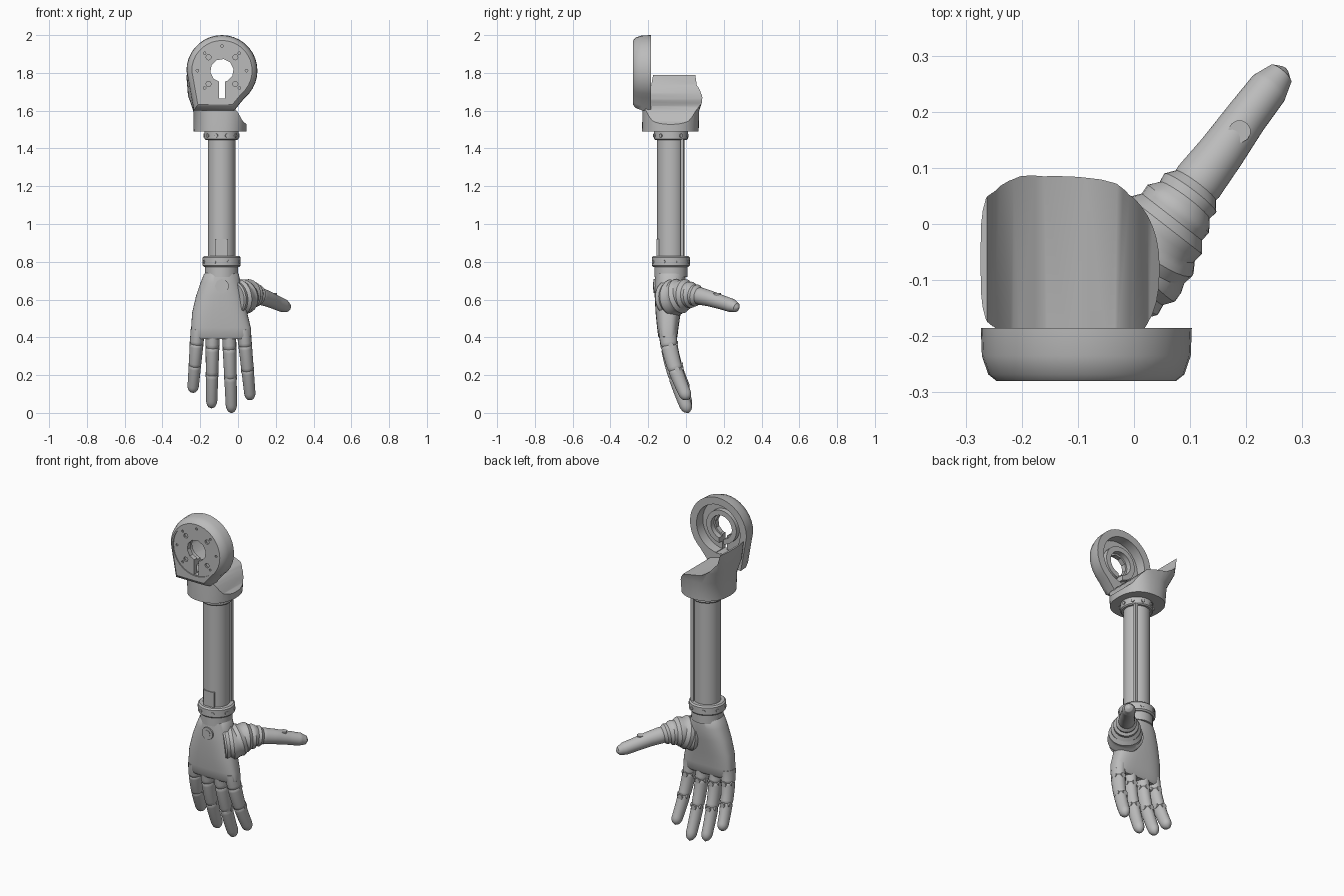
import bpy, bmesh, math
from mathutils import Vector

cube = bpy.data.objects.get("Cube")
if cube:
    bpy.data.objects.remove(cube, do_unlink=True)

grey = bpy.data.materials.new("plastic_grey")
grey.use_nodes = True
grey.diffuse_color = (0.5, 0.5, 0.5, 1)
grey.node_tree.nodes["Principled BSDF"].inputs["Base Color"].default_value = (0.5, 0.5, 0.5, 1)

AX, AY = -0.087, -0.08                    # arm axis
RING = Vector((-0.085, 0, 1.812))         # shoulder ring centre


def loft(name, rings):
    """Skin a list of equal-length point loops and cap both ends."""
    bm = bmesh.new()
    loops = [[bm.verts.new(p) for p in ring] for ring in rings]
    n = len(loops[0])
    for a, b in zip(loops, loops[1:]):
        for i in range(n):
            bm.faces.new((a[i], a[(i + 1) % n], b[(i + 1) % n], b[i]))
    bm.faces.new(loops[0][::-1])
    bm.faces.new(loops[-1])
    bmesh.ops.recalc_face_normals(bm, faces=bm.faces)
    me = bpy.data.meshes.new(name)
    bm.to_mesh(me)
    bm.free()
    ob = bpy.data.objects.new(name, me)
    bpy.context.collection.objects.link(ob)
    me.materials.append(grey)
    return ob


def oval(c, u, v, ru, rv, e=2, n=24):
    """Superellipse loop round c."""
    pts = []
    for i in range(n):
        a = 2 * math.pi * i / n
        ca, sa = math.cos(a), math.sin(a)
        pts.append(c + u * ru * math.copysign(abs(ca) ** (2 / e), ca)
                   + v * rv * math.copysign(abs(sa) ** (2 / e), sa))
    return pts


def sweep(name, stations, n=24):
    """Loft ovals along a path of (centre, ru, rv)."""
    rings = []
    for i, (c, ru, rv) in enumerate(stations):
        d = (stations[min(i + 1, len(stations) - 1)][0] - stations[max(i - 1, 0)][0]).normalized()
        u = Vector((1, 0, 0))
        u = (u - d * u.dot(d)).normalized()
        rings.append(oval(c, u, d.cross(u), ru, rv, n=n))
    return loft(name, rings)


def rod(name, a, b, r, n=24, bevel=0.0):
    a, b = Vector(a), Vector(b)
    d = (b - a).normalized()
    st = [(a, r, r), (b, r, r)]
    if bevel:
        st = [(a, r - bevel, r - bevel), (a + d * bevel, r, r),
              (b - d * bevel, r, r), (b, r - bevel, r - bevel)]
    u = d.orthogonal().normalized()
    return loft(name, [oval(c, u, d.cross(u), q, q, n=n) for c, q, _ in st])


def box(name, lo, hi):
    x0, y0, z0 = lo
    x1, y1, z1 = hi
    return loft(name, [[Vector(p) for p in ((x0, y0, z), (x1, y0, z), (x1, y1, z), (x0, y1, z))]
                       for z in (z0, z1)])


def boolean(ob, cutter, op="DIFFERENCE"):
    m = ob.modifiers.new("cut", "BOOLEAN")
    m.operation, m.object, m.solver = op, cutter, "EXACT"
    bpy.context.view_layer.objects.active = ob
    bpy.ops.object.modifier_apply(modifier=m.name)
    bpy.data.objects.remove(cutter, do_unlink=True)


def around_ring(angle, r, y):
    a = math.radians(angle)
    return RING + Vector((r * math.cos(a), y, r * math.sin(a)))


# shoulder ring: rounded plate with a web running down into the cradle
outline = [around_ring(a, 0.188, 0) for a in range(-50, 186, 10)]
outline += [Vector((-0.235, 0, 1.6)), Vector((-0.02, 0, 1.6)), Vector((0.0, 0, 1.625))]
levels = [(-0.28, 0.85), (-0.268, 0.93), (-0.235, 0.99), (-0.185, 1.0)]
ring = loft("shoulder_ring", [[RING + (p - RING) * s + Vector((0, y, 0)) for p in outline]
                              for y, s in levels])
boolean(ring, rod("cut", around_ring(0, 0, -0.245), around_ring(0, 0, -0.1), 0.145, 32))
boolean(ring, rod("cut", around_ring(0, 0, -0.4), around_ring(0, 0, -0.274), 0.152, 32))
boolean(ring, rod("cut", around_ring(0, 0, -0.4), around_ring(0, 0, -0.1), 0.062, 10))
boolean(ring, box("cut", (RING.x - 0.015, -0.4, 1.665), (RING.x + 0.015, -0.15, 1.78)))
for a in (45, 135, 225, 315):
    boolean(ring, rod("cut", around_ring(a, 0.1, -0.4), around_ring(a, 0.1, -0.262), 0.014, 8))
for a in range(0, 360, 45):
    if a != 270:
        boolean(ring, rod("cut", around_ring(a, 0.13, -0.4), around_ring(a, 0.13, -0.266), 0.007, 8))

# raised hub behind the ring plate
hub = rod("ring_hub", around_ring(0, 0, -0.25), around_ring(0, 0, -0.215), 0.1, 32)
boolean(hub, rod("cut", around_ring(0, 0, -0.4), around_ring(0, 0, -0.1), 0.07, 24))
boolean(hub, box("cut", (RING.x - 0.015, -0.4, 1.665), (RING.x + 0.015, -0.15, 1.78)))

# cradle: round at the base, squarer above, trimmed by a scooped side profile
X, Y = Vector((1, 0, 0)), Vector((0, 1, 0))
cradle = loft("shoulder_cradle", [
    oval(Vector((cx, cy, z)), X, Y, rx, ry, e, 40) for cx, cy, z, rx, ry, e in (
        (-0.095, -0.083, 1.49, 0.14, 0.15, 2.3), (-0.095, -0.08, 1.6, 0.142, 0.15, 2.6),
        (-0.105, -0.064, 1.68, 0.16, 0.16, 3.2), (-0.113, -0.062, 1.82, 0.163, 0.163, 4))])
scoop = [(-0.3, 1.4), (-0.3, 1.79), (-0.262, 1.79), (-0.25, 1.735), (-0.215, 1.69), (-0.16, 1.655),
         (-0.085, 1.64), (-0.03, 1.625), (0.0, 1.59), (0.025, 1.545), (0.06, 1.515), (0.06, 1.4)]
boolean(cradle, loft("scoop", [[Vector((x, y, z)) for x, z in scoop] for y in (-0.4, 0.3)]), "INTERSECT")

# collar under the shoulder, with bolts
rod("upper_collar", (AX, AY, 1.445), (AX, AY, 1.495), 0.09, 32, 0.006)
for i in range(10):
    a = math.tau * i / 10
    d = Vector((math.cos(a), math.sin(a), 0))
    c = Vector((AX, AY, 1.468))
    rod("collar_bolt", c + d * 0.08, c + d * 0.096, 0.01, 8)

# forearm tube with a side rail and front latch
rod("forearm_tube", (AX, AY, 0.8), (AX, AY, 1.46), 0.073, 40)
box("side_rail", (-0.04, -0.03, 0.83), (-0.022, -0.012, 1.45))
box("latch_plate", (-0.122, -0.156, 0.82), (-0.052, -0.135, 0.92))

# wrist
rod("wrist_collar", (AX, AY, 0.773), (AX, AY, 0.83), 0.101, 40, 0.008)
rod("wrist_cuff", (AX, AY, 0.72), (AX, AY, 0.78), 0.088, 32)
for i in range(8):
    a = math.tau * (i + 0.5) / 8
    d = Vector((math.cos(a), math.sin(a), 0))
    c = Vector((AX, AY, 0.8))
    rod("wrist_bolt", c + d * 0.09, c + d * 0.104, 0.01, 8)

# palm: half widths by height, front and back depth
palm_keys = ((0.752, -0.088, 0.075, -0.145, -0.02, 2.2), (0.735, -0.088, 0.092, -0.162, -0.005, 2.2),
             (0.69, -0.092, 0.106, -0.167, -0.002, 2.3), (0.62, -0.096, 0.126, -0.166, -0.012, 2.5),
             (0.53, -0.097, 0.146, -0.161, -0.028, 2.8), (0.45, -0.09, 0.158, -0.153, -0.04, 3.2),
             (0.405, -0.088, 0.158, -0.147, -0.045, 3.4), (0.39, -0.088, 0.148, -0.138, -0.055, 3.2))
loft("palm", [oval(Vector((cx, (y0 + y1) / 2, z)), X, Y, w, (y1 - y0) / 2, e, 40)
              for z, cx, w, y0, y1, e in palm_keys])
rod("hand_badge", (-0.085, -0.172, 0.672), (-0.085, -0.16, 0.672), 0.036, 24)
rod("hand_badge_centre", (-0.085, -0.175, 0.672), (-0.085, -0.165, 0.672), 0.02, 24)


# fingers: curl toward the palm, grooved at each joint
def finger(name, x0, x1, tip, reach):
    st, n = [], 44
    for i in range(n + 1):
        t = i / n
        z = 0.44 + (tip - 0.44) * t
        c = Vector((x0 + (x1 - x0) * t, -0.097 + reach * t ** 1.7, z))
        r = 0.038 - 0.009 * t
        end = min(1, (1 - t) / 0.1)
        r *= max(0.08, math.sqrt(1 - (1 - end) ** 2))
        if i in (10, 25):
            r *= 0.9
        st.append((c, r, r * (1.25 - 0.15 * t)))
    sweep(name, st, 20)
    for i in (10, 25):                    # hinge pins across the joints
        c, r, _ = st[i]
        c = c + Vector((0, 0.01, 0))
        rod(name + "_pin", c - X * (r + 0.004), c + X * (r + 0.004), 0.014, 12)
        rod(name + "_pad", c + Y * 0.015, c + Y * (r * 1.25 - 0.004), 0.016, 8)


finger("little_finger", -0.213, -0.24, 0.108, 0.1)
finger("ring_finger", -0.134, -0.14, 0.025, 0.113)
finger("middle_finger", -0.048, -0.034, 0.0, 0.112)
finger("index_finger", 0.03, 0.066, 0.068, 0.108)

# thumb: wrinkled sleeve at the root, smooth toward the tip
keys = [((-0.03, -0.1, 0.605), 0.09), ((0.012, -0.06, 0.61), 0.096), ((0.05, -0.01, 0.625), 0.082),
        ((0.085, 0.035, 0.625), 0.062), ((0.115, 0.075, 0.618), 0.046), ((0.155, 0.127, 0.605), 0.042),
        ((0.2, 0.19, 0.585), 0.038), ((0.24, 0.242, 0.568), 0.036), ((0.262, 0.268, 0.558), 0.024),
        ((0.27, 0.277, 0.555), 0.006)]
st = []
for k, ((a, ra), (b, rb)) in enumerate(zip(keys, keys[1:])):
    for j in range(6):
        t = j / 6
        r = ra + (rb - ra) * t
        if k < 4:
            r += 0.004 * math.sin(math.pi * (k * 6 + j) / 2)
        st.append((Vector(a).lerp(Vector(b), t), r, r))
st.append((Vector(keys[-1][0]), 0.004, 0.004))
sweep("thumb", st, 28)
rod("thumb_hinge", (0.188, 0.165, 0.60), (0.188, 0.165, 0.634), 0.02, 12)

# smooth shading with crisp edges
bpy.ops.object.select_all(action="DESELECT")
for ob in bpy.context.scene.objects:
    if ob.type == "MESH":
        ob.select_set(True)
        bpy.context.view_layer.objects.active = ob
bpy.ops.object.shade_smooth_by_angle(angle=math.radians(35))
